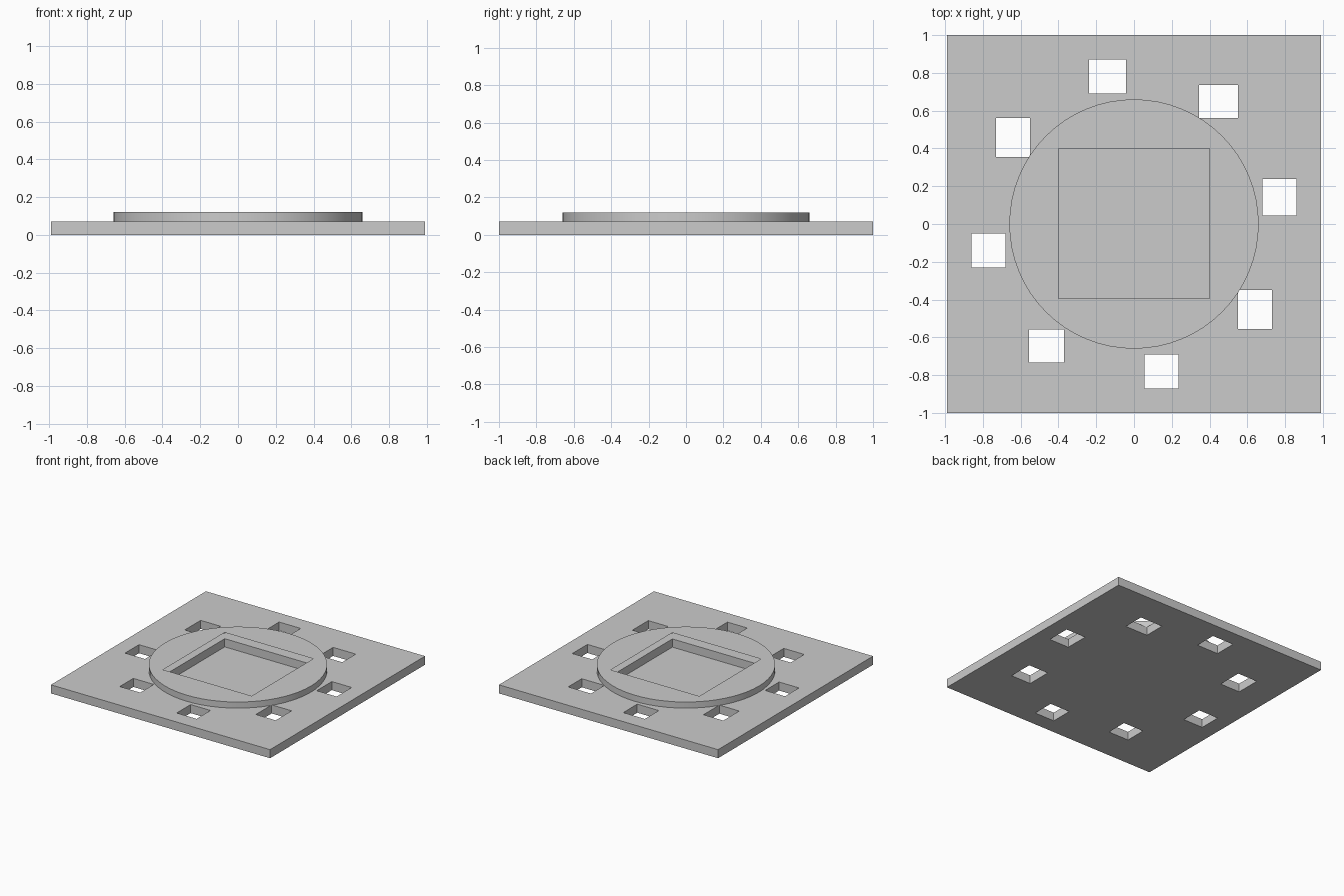
import bpy, bmesh, math

if "Cube" in bpy.data.objects:
    bpy.data.objects.remove(bpy.data.objects["Cube"])

PLATE_TOP, DISC_TOP, RADIUS = 0.07, 0.12, 0.66
POCKET = (-0.4, 0.4, -0.395, 0.4)   # x0, x1, y0, y1
HOLES = [(-0.14, 0.78, 0.195, 0.18), (0.447, 0.648, 0.205, 0.175),
         (-0.64, 0.458, 0.18, 0.205), (0.77, 0.142, 0.18, 0.195),
         (-0.77, -0.14, 0.18, 0.18), (0.64, -0.453, 0.18, 0.205),
         (-0.463, -0.645, 0.185, 0.175), (0.145, -0.78, 0.18, 0.18)]


def add_box(bm, x0, x1, y0, y1, z0, z1):
    verts = bmesh.ops.create_cube(bm, size=1)["verts"]
    for v in verts:
        v.co.x = x1 if v.co.x > 0 else x0
        v.co.y = y1 if v.co.y > 0 else y0
        v.co.z = z1 if v.co.z > 0 else z0


def make_object(name, bm):
    mesh = bpy.data.meshes.new(name)
    bm.to_mesh(mesh)
    bm.free()
    obj = bpy.data.objects.new(name, mesh)
    bpy.context.collection.objects.link(obj)
    return obj


# square base plate
bm = bmesh.new()
add_box(bm, -0.99, 0.99, -1, 1, 0, PLATE_TOP)
plate = make_object("base_plate", bm)

# cutter: ring of through holes and the central pocket with a thin floor
bm = bmesh.new()
for x, y, w, d in HOLES:
    add_box(bm, x - w / 2, x + w / 2, y - d / 2, y + d / 2, -0.1, 0.2)
add_box(bm, *POCKET, 0.003, 0.2)
cutter = make_object("hole_cutter", bm)

mod = plate.modifiers.new("holes", "BOOLEAN")
mod.operation, mod.solver, mod.object = "DIFFERENCE", "EXACT", cutter
bpy.context.view_layer.objects.active = plate
plate.select_set(True)
bpy.ops.object.modifier_apply(modifier=mod.name)
bpy.data.objects.remove(cutter)
plate.select_set(False)

# raised disc: cap with a square opening, and an outer rim
bm = bmesh.new()


def loop(points):
    vs = [bm.verts.new((x, y, DISC_TOP)) for x, y in points]
    return [bm.edges.new((vs[i], vs[(i + 1) % len(vs)])) for i in range(len(vs))]


n = 64
rim = loop([(RADIUS * math.cos(2 * math.pi * i / n), RADIUS * math.sin(2 * math.pi * i / n))
            for i in range(n)])
x0, x1, y0, y1 = POCKET
opening = loop([(x0, y0), (x1, y0), (x1, y1), (x0, y1)])
bmesh.ops.triangle_fill(bm, edges=rim + opening, use_beauty=True)
wall = bmesh.ops.extrude_edge_only(bm, edges=rim)["geom"]
for v in wall:
    if isinstance(v, bmesh.types.BMVert):
        v.co.z = PLATE_TOP
bm.normal_update()
for f in bm.faces:
    c = f.calc_center_median()
    flat = abs(f.normal.z) > 0.5
    if (f.normal.z if flat else f.normal.dot(c)) < 0:
        f.normal_flip()
disc = make_object("raised_disc", bm)
bpy.context.view_layer.objects.active = disc
disc.select_set(True)
bpy.ops.object.shade_smooth_by_angle(angle=math.radians(30))
